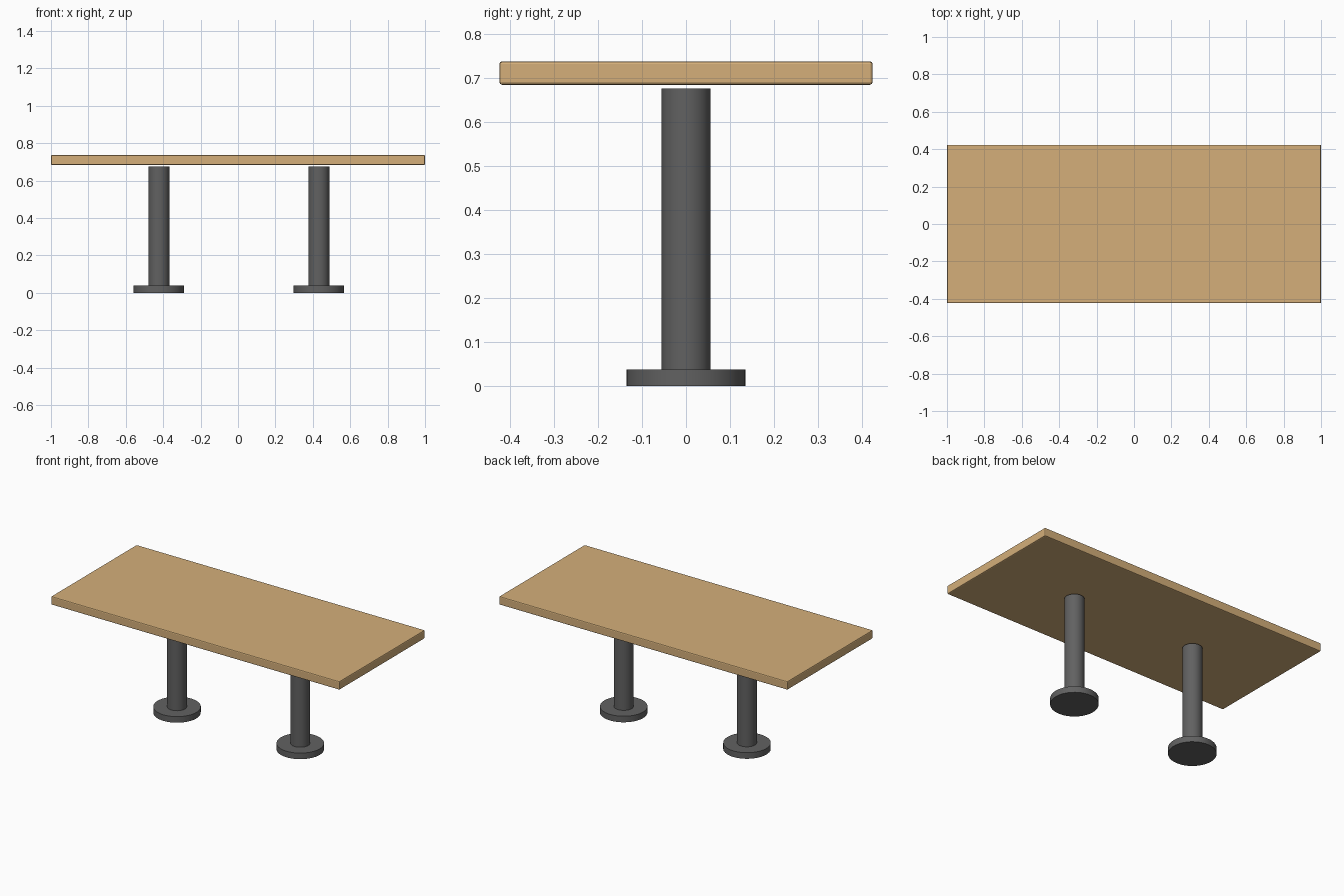
import bpy

if "Cube" in bpy.data.objects:
    bpy.data.objects.remove(bpy.data.objects["Cube"])


def material(name, color):
    mat = bpy.data.materials.new(name)
    mat.diffuse_color = (*color, 1.0)
    mat.use_nodes = True
    mat.node_tree.nodes["Principled BSDF"].inputs["Base Color"].default_value = mat.diffuse_color
    return mat


def cylinder(name, x, radius, z0, z1, mat):
    bpy.ops.mesh.primitive_cylinder_add(
        vertices=48, radius=radius, depth=z1 - z0, location=(x, 0, (z0 + z1) / 2))
    obj = bpy.context.object
    obj.name = name
    obj.data.materials.append(mat)
    bpy.ops.object.shade_smooth_by_angle()
    return obj


wood = material("light_wood", (0.66, 0.43, 0.195))
metal = material("dark_metal", (0.12, 0.12, 0.12))

# Table top: slab with slightly softened edges
TOP_Z0, TOP_Z1 = 0.684, 0.737
bpy.ops.mesh.primitive_cube_add(size=1, location=(0, 0, (TOP_Z0 + TOP_Z1) / 2))
top = bpy.context.object
top.name = "table_top"
top.scale = (2.0, 0.847, TOP_Z1 - TOP_Z0)
bpy.ops.object.transform_apply(location=False, rotation=False, scale=True)
top.data.materials.append(wood)
bevel = top.modifiers.new("soft_edges", 'BEVEL')
bevel.width = 0.006
bevel.segments = 2

# Two pedestals: round foot plate and column, with a small gap below the top
for side, x in (("left", -0.423), ("right", 0.432)):
    cylinder(side + "_foot_plate", x, 0.135, 0.0, 0.038, metal)
    cylinder(side + "_column", x, 0.056, 0.038, 0.676, metal)
